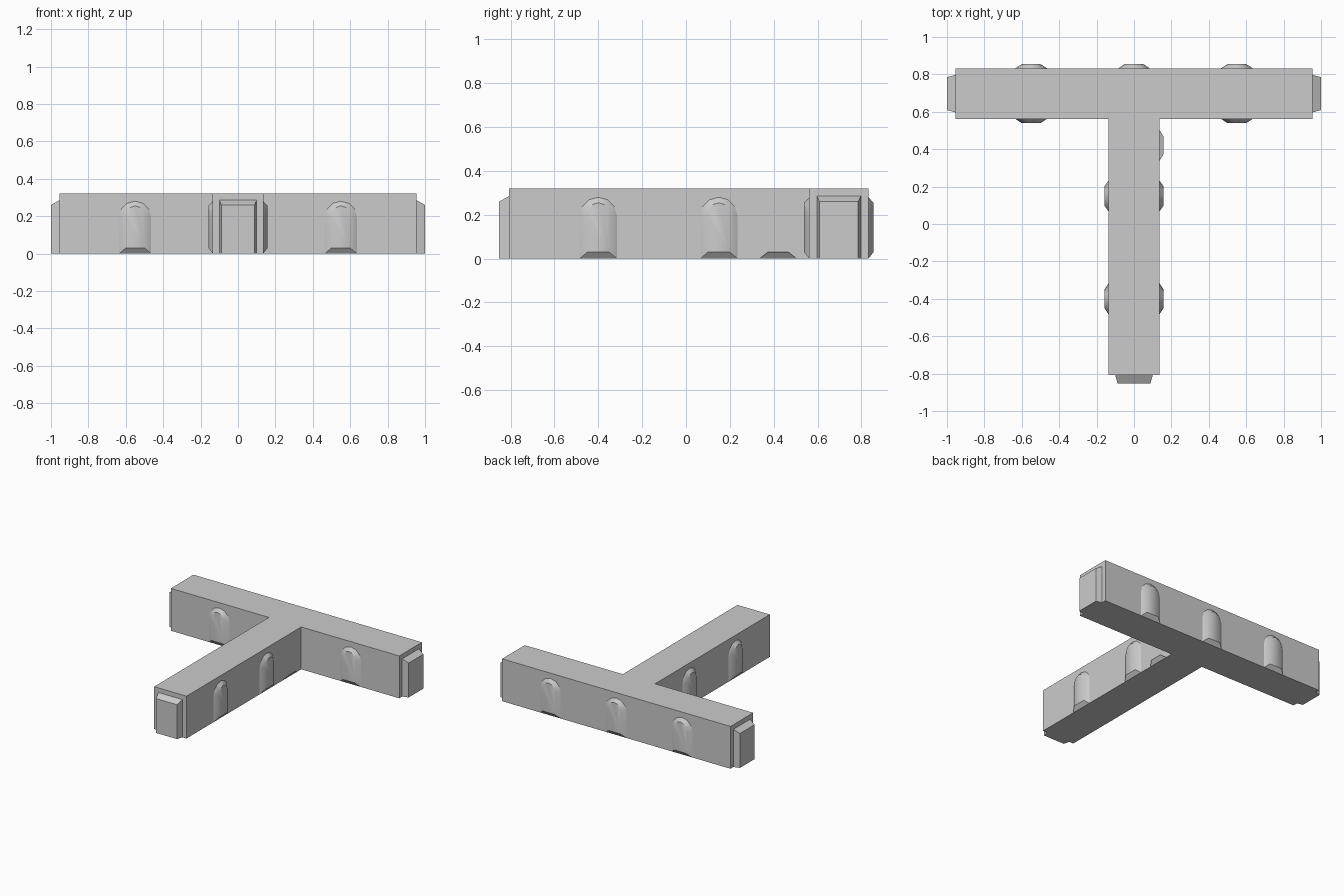
import bpy, bmesh, math
from mathutils import Matrix, Vector

if "Cube" in bpy.data.objects:
    bpy.data.objects.remove(bpy.data.objects["Cube"])

grey = bpy.data.materials.new("plain grey")
grey.diffuse_color = (0.6, 0.6, 0.6, 1)
grey.use_nodes = True
grey.node_tree.nodes["Principled BSDF"].inputs["Base Color"].default_value = grey.diffuse_color


def make(name, bm, matrix=Matrix(), smooth=False):
    bmesh.ops.recalc_face_normals(bm, faces=bm.faces)
    mesh = bpy.data.meshes.new(name)
    bm.to_mesh(mesh)
    bm.free()
    mesh.materials.append(grey)
    ob = bpy.data.objects.new(name, mesh)
    ob.matrix_world = matrix
    bpy.context.collection.objects.link(ob)
    if smooth:
        bpy.ops.object.select_all(action='DESELECT')
        ob.select_set(True)
        bpy.context.view_layer.objects.active = ob
        bpy.ops.object.shade_smooth_by_angle(angle=math.radians(35))
    return ob


def loft(outer, inner, depth):
    """Raised panel: outer outline on the wall (y=0), inner one at y=-depth."""
    bm = bmesh.new()
    a = [bm.verts.new((x, 0, z)) for x, z in outer]
    b = [bm.verts.new((x, -depth, z)) for x, z in inner]
    n = len(a)
    for i in range(n):
        j = (i + 1) % n
        bm.faces.new((a[i], a[j], b[j], b[i]))
    bm.faces.new(b)
    bm.faces.new(a)
    return bm


def place(x, y, angle):
    return Matrix.Translation((x, y, 0)) @ Matrix.Rotation(math.radians(angle), 4, 'Z')


def arch(rx, rz, spring, bottom, steps=6):
    pts = [(-rx, bottom), (rx, bottom)]
    for i in range(steps + 1):
        t = math.pi * i / steps
        pts.append((rx * math.cos(t), spring + rz * math.sin(t)))
    return pts


def panel(w, h):
    return [(-w, 0), (w, 0), (w, h), (-w, h)]


# T-shaped body
W, H = 0.135, 0.32
outline = [(-W, -0.808), (W, -0.808), (W, 0.562), (0.955, 0.562),
           (0.955, 0.832), (-0.955, 0.832), (-0.955, 0.562), (-W, 0.562)]
bm = bmesh.new()
base = bm.faces.new([bm.verts.new((x, y, 0)) for x, y in outline])
top = bmesh.ops.extrude_face_region(bm, geom=[base])
bmesh.ops.translate(bm, vec=Vector((0, 0, H)),
                    verts=[v for v in top["geom"] if isinstance(v, bmesh.types.BMVert)])
if not any(f.normal.z and all(v.co.z == 0 for v in f.verts) for f in bm.faces):
    bm.faces.new([v for v in bm.verts if v.co.z == 0])
make("t_body", bm)

# Raised end panels
for name, x, y, a in (("stem", 0, -0.808, 0), ("right", 0.955, 0.697, 90),
                      ("left", -0.955, 0.697, -90)):
    make(name + "_end_panel", loft(panel(0.1, 0.285), panel(0.088, 0.26), 0.045), place(x, y, a))

# Raised arches along the walls
spots = [(x, 0.832, 180) for x in (-0.55, 0, 0.55)]
spots += [(x, 0.562, 0) for x in (-0.55, 0.55)]
spots += [(s * W, y, s * 90) for s in (-1, 1) for y in (-0.4, 0.15)]
for x, y, a in spots:
    make("wall_arch", loft(arch(0.085, 0.085, 0.195, 0), arch(0.05, 0.06, 0.195, 0.03), 0.023),
         place(x, y, a), smooth=True)

# Lone sloped sill on the right wall
bm = bmesh.new()
bm.faces.new([bm.verts.new(p) for p in ((-0.085, 0, 0), (0.085, 0, 0),
                                        (0.047, -0.023, 0.03), (-0.047, -0.023, 0.03))])
sill = make("wall_sill", bm, place(W, 0.42, 90))
if sill.data.polygons[0].normal.z > 0:
    sill.data.flip_normals()
